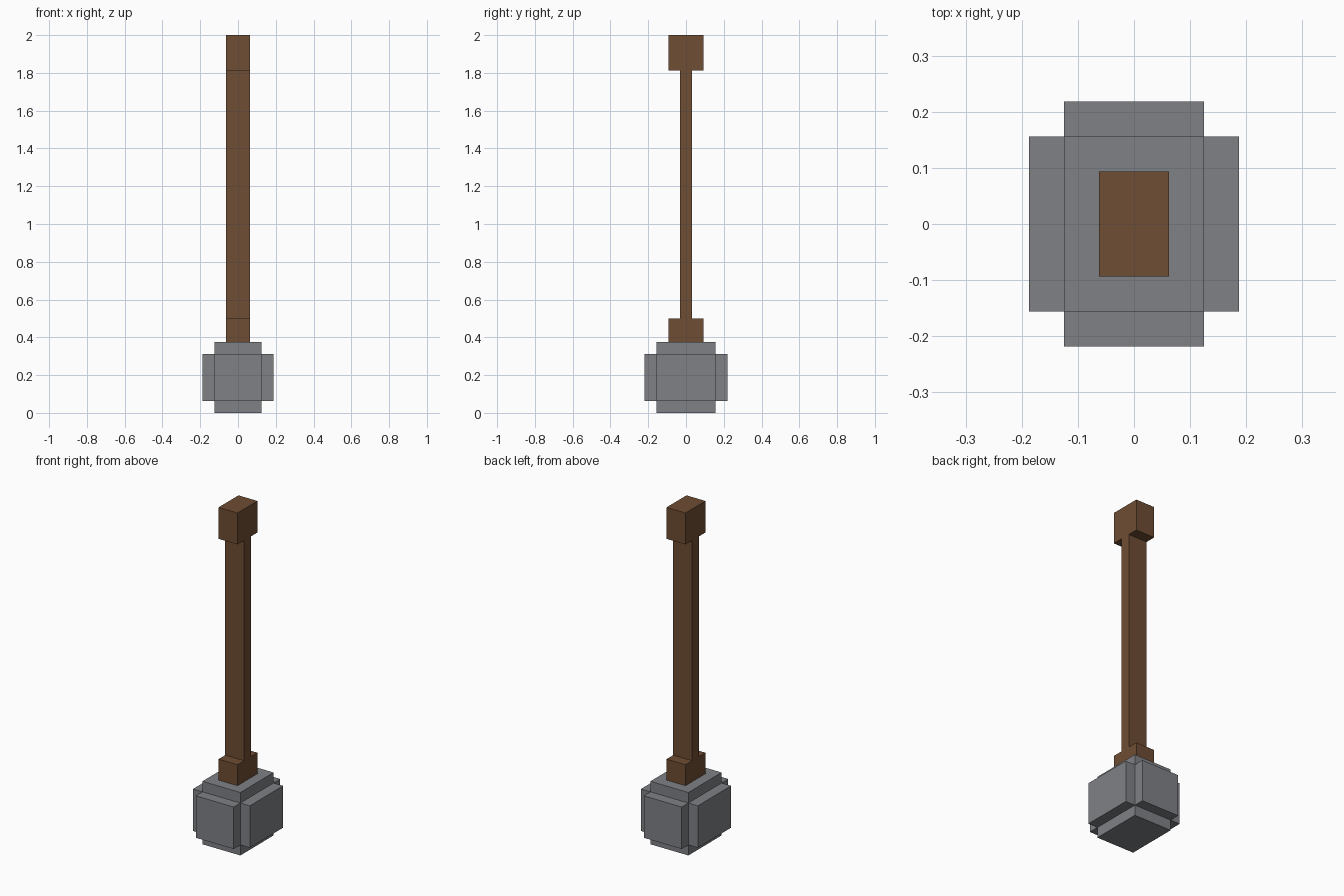
import bpy
import bmesh
from mathutils import Vector

cube = bpy.data.objects.get("Cube")
if cube:
    bpy.data.objects.remove(cube, do_unlink=True)

U = 1 / 32  # modelling unit: every part sits on this grid


def make_material(name, colour):
    mat = bpy.data.materials.new(name)
    mat.use_nodes = True
    mat.diffuse_color = colour
    mat.node_tree.nodes["Principled BSDF"].inputs["Base Color"].default_value = colour
    return mat


def box(name, low, high, mat):
    """Axis-aligned box between two corners, given in grid units."""
    low, high = Vector(low) * U, Vector(high) * U
    centre, size = (low + high) / 2, high - low
    bm = bmesh.new()
    bmesh.ops.create_cube(bm, size=1)
    bmesh.ops.scale(bm, vec=size, verts=bm.verts)
    mesh = bpy.data.meshes.new(name)
    bm.to_mesh(mesh)
    bm.free()
    mesh.materials.append(mat)
    obj = bpy.data.objects.new(name, mesh)
    obj.location = centre
    bpy.context.collection.objects.link(obj)
    return obj


wood = make_material("brown wood", (0.156, 0.074, 0.033, 1))
stone = make_material("grey stone", (0.209, 0.22, 0.235, 1))

# Stone head: core block with a raised plate on each side
box("head_core", (-4, -5, 0), (4, 5, 12), stone)
box("head_left_plate", (4, -5, 2), (6, 5, 10), stone)
box("head_right_plate", (-6, -5, 2), (-4, 5, 10), stone)
box("head_front_plate", (-4, -7, 2), (4, -5, 10), stone)
box("head_back_plate", (-4, 5, 2), (4, 7, 10), stone)

# Wooden handle: collar, shaft and end grip
box("collar", (-2, -3, 12), (2, 3, 16), wood)
box("shaft", (-2, -1, 16), (2, 1, 58), wood)
box("end_grip", (-2, -3, 58), (2, 3, 64), wood)
